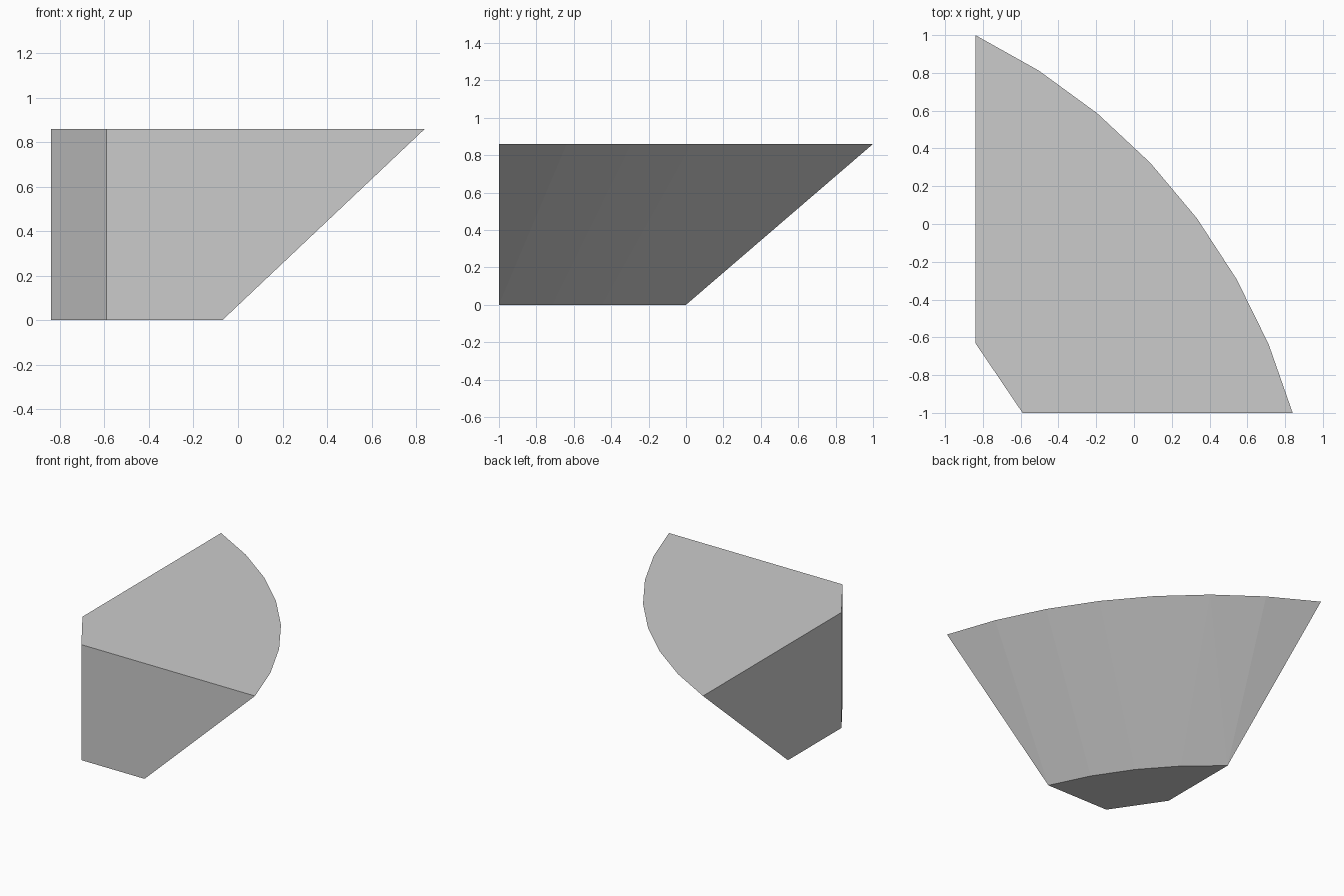
import bpy, bmesh, math
from mathutils import Vector

cube = bpy.data.objects.get("Cube")
if cube:
    bpy.data.objects.remove(cube, do_unlink=True)

HEIGHT = 0.86


def material(name, value):
    mat = bpy.data.materials.new(name)
    mat.use_nodes = True
    color = (value, value, value, 1)
    mat.diffuse_color = color
    mat.node_tree.nodes["Principled BSDF"].inputs["Base Color"].default_value = color
    return mat


def arc(start, end, bulge, segments):
    """Points of a circular arc from start to end, bulging to the left of the chord."""
    a, b = Vector(start), Vector(end)
    chord = b - a
    half = chord.length / 2
    normal = Vector((-chord.y, chord.x)).normalized()
    radius = (half ** 2 + bulge ** 2) / (2 * bulge)
    centre = (a + b) / 2 + normal * (bulge - radius)
    sweep = math.asin(half / radius)
    points = []
    for i in range(segments + 1):
        t = sweep * (2 * i / segments - 1)
        points.append(centre + radius * (normal * math.cos(t) + chord.normalized() * math.sin(t)))
    return points


# Outlines: two straight walls with a clipped corner, closed by a curved edge
corner = [Vector((-0.59, -1)), Vector((-0.84, -0.63))]
top = corner + arc((0.84, -1), (-0.84, 1), -0.28, 7)
bottom = corner + arc((-0.07, -1), (-0.84, 0), -0.085, 4)

# Flared wedge body spanned between the two outlines
bm = bmesh.new()
for outline, z in ((bottom, 0), (top, HEIGHT)):
    for p in outline:
        bm.verts.new((p.x, p.y, z))
bmesh.ops.convex_hull(bm, input=bm.verts)
bmesh.ops.dissolve_limit(bm, angle_limit=math.radians(0.5), verts=bm.verts, edges=bm.edges)
bmesh.ops.recalc_face_normals(bm, faces=bm.faces)

mesh = bpy.data.meshes.new("corner_wedge")
bm.to_mesh(mesh)
bm.free()
mesh.materials.append(material("light_grey", 0.6))
wedge = bpy.data.objects.new("corner_wedge", mesh)
bpy.context.collection.objects.link(wedge)
